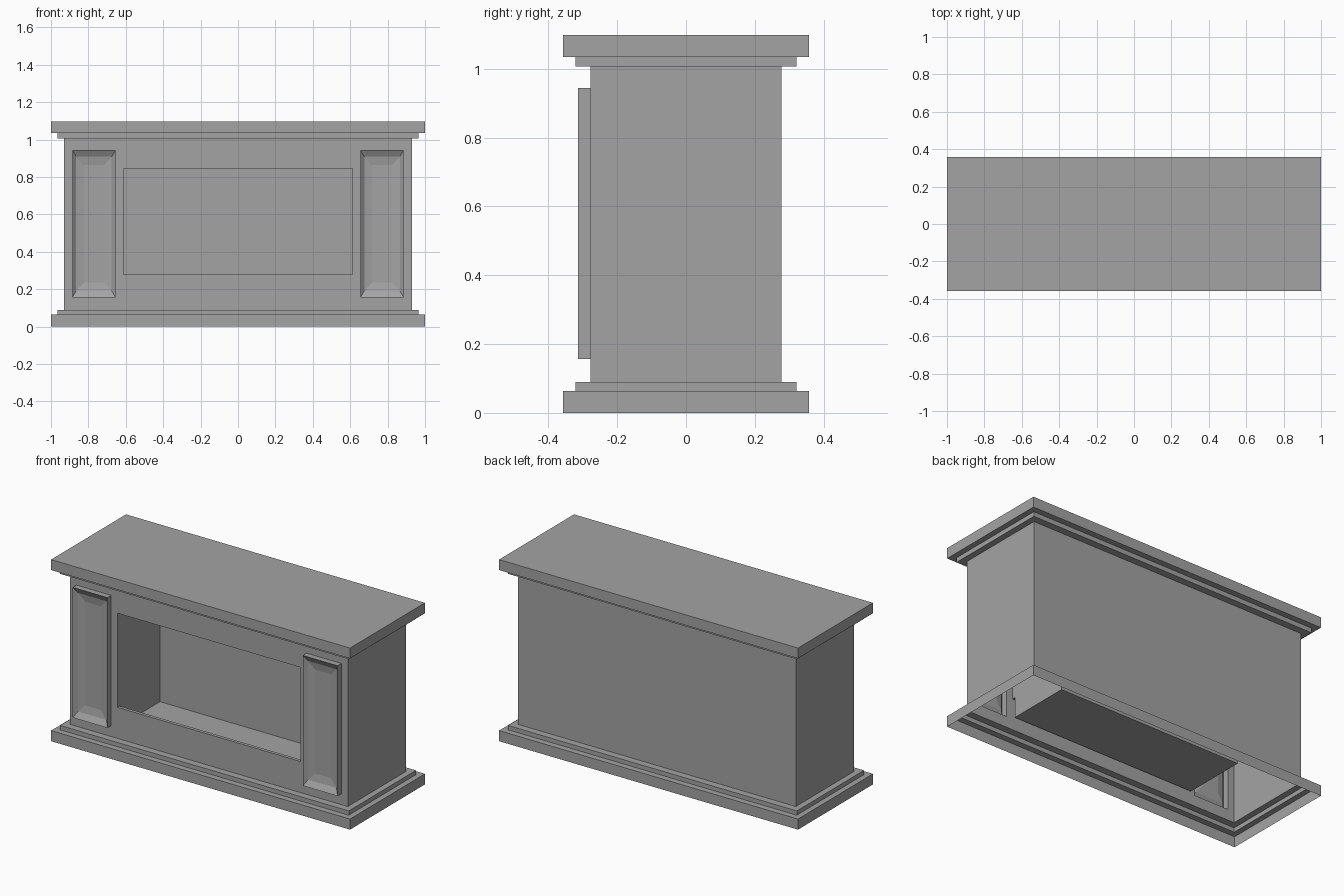
import bpy
import bmesh

# Remove the default cube only
default = bpy.data.objects.get("Cube")
if default:
    bpy.data.objects.remove(default, do_unlink=True)

# Single stone grey colour
grey = bpy.data.materials.new("stone_grey")
grey.use_nodes = True
COLOUR = (0.37, 0.37, 0.37, 1)
grey.diffuse_color = COLOUR
grey.node_tree.nodes["Principled BSDF"].inputs["Base Color"].default_value = COLOUR

BODY_X, BODY_Y = 0.929, 0.278
BASE_TOP, CORNICE_BOTTOM = 0.09, 1.007
OPENING = (-0.613, 0.613, 0.278, 0.847)
PANEL = (0.654, 0.886, 0.156, 0.944)


def finish(name, bm):
    mesh = bpy.data.meshes.new(name)
    bm.to_mesh(mesh)
    bm.free()
    mesh.materials.append(grey)
    obj = bpy.data.objects.new(name, mesh)
    bpy.context.collection.objects.link(obj)
    return obj


def flat_ring(half_x, half_y, z):
    return [(-half_x, -half_y, z), (half_x, -half_y, z),
            (half_x, half_y, z), (-half_x, half_y, z)]


def upright_ring(rect, y, inset_x=0, inset_z=0):
    x0, x1, z0, z1 = rect
    x0, x1, z0, z1 = x0 + inset_x, x1 - inset_x, z0 + inset_z, z1 - inset_z
    return [(x0, y, z0), (x1, y, z0), (x1, y, z1), (x0, y, z1)]


def loft(name, rings, skip=()):
    """Join four-cornered rings and close the last one; skip holds (step, side)."""
    bm = bmesh.new()
    loops = [[bm.verts.new(p) for p in ring] for ring in rings]
    for step, (a, b) in enumerate(zip(loops, loops[1:])):
        for i in range(4):
            if (step, i) not in skip:
                j = (i + 1) % 4
                bm.faces.new((a[i], a[j], b[j], b[i]))
    bm.faces.new(loops[-1])
    return finish(name, bm)


# Hollow surround with stepped plinth and cornice, open underneath
profile = [
    (1.0, 0.358, 0), (1.0, 0.358, 0.064),
    (0.966, 0.321, 0.064), (0.966, 0.321, BASE_TOP),
    (BODY_X, BODY_Y, BASE_TOP), (BODY_X, BODY_Y, CORNICE_BOTTOM),
    (0.966, 0.321, CORNICE_BOTTOM), (0.966, 0.321, 1.035),
    (1.0, 0.358, 1.035), (1.0, 0.358, 1.098),
]
loft("surround_shell", [flat_ring(*p) for p in profile], skip={(4, 0)})

# Front wall with holes for the firebox and the two panels
mirrored_panel = (-PANEL[1], -PANEL[0], PANEL[2], PANEL[3])
holes = (OPENING, PANEL, mirrored_panel)
xs = sorted({-BODY_X, BODY_X, *(x for h in holes for x in h[:2])})
zs = sorted({BASE_TOP, CORNICE_BOTTOM, *(z for h in holes for z in h[2:])})
bm = bmesh.new()
for x0, x1 in zip(xs, xs[1:]):
    for z0, z1 in zip(zs, zs[1:]):
        cx, cz = (x0 + x1) / 2, (z0 + z1) / 2
        if not any(h[0] < cx < h[1] and h[2] < cz < h[3] for h in holes):
            bm.faces.new([bm.verts.new(p)
                          for p in upright_ring((x0, x1, z0, z1), -BODY_Y)])
bmesh.ops.remove_doubles(bm, verts=bm.verts, dist=0.0001)
finish("front_wall", bm)

# Firebox recess with a thin lip and a sunken floor
LIP_Y, FIREBOX_BACK = -0.258, 0.13
sunken = (*OPENING[:2], 0.156, OPENING[3])
loft("firebox", [
    upright_ring(OPENING, -BODY_Y),
    upright_ring(OPENING, LIP_Y),
    upright_ring(sunken, LIP_Y),
    upright_ring(sunken, FIREBOX_BACK),
])

# Framed pilaster panels with sloping inner edges
for name, rect in (("left_panel", PANEL), ("right_panel", mirrored_panel)):
    loft(name, [
        upright_ring(rect, -BODY_Y),
        upright_ring(rect, -0.314),
        upright_ring(rect, -0.294, 0.021, 0.035),
        upright_ring(rect, -0.286, 0.062, 0.08),
    ])
